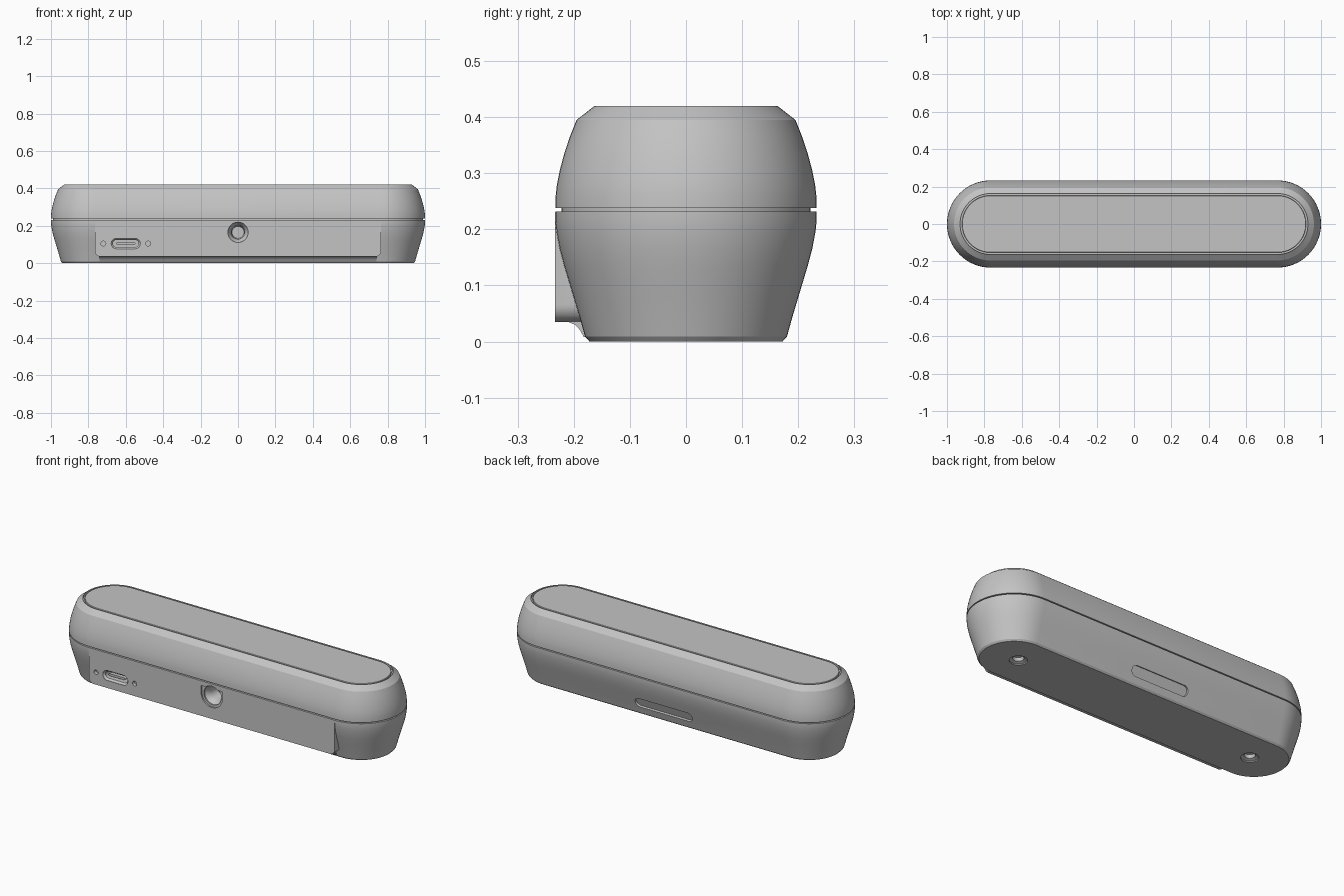
import bpy, bmesh, math
from mathutils import Matrix

if "Cube" in bpy.data.objects:
    bpy.data.objects.remove(bpy.data.objects["Cube"])

HALF = 0.767            # half length of the straight middle section
SEAM_LOW, SEAM_HIGH = 0.232, 0.238

grey = bpy.data.materials.new("plain grey")
grey.use_nodes = True
COLOUR = (0.55, 0.55, 0.55, 1)
grey.diffuse_color = COLOUR
grey.node_tree.nodes["Principled BSDF"].inputs["Base Color"].default_value = COLOUR


def arc(cx, cy, r, start, end, steps):
    return [(cx + r * math.cos(math.radians(start + (end - start) * i / steps)),
             cy + r * math.sin(math.radians(start + (end - start) * i / steps)))
            for i in range(steps + 1)]


def stadium(half, r, steps=32):
    if half == 0:
        return arc(0, 0, r, 0, 360, 48)[:-1]
    return arc(half, 0, r, -90, 90, steps) + arc(-half, 0, r, 90, 270, steps)


def loft(name, sections, loc=(0, 0, 0), tilt=0):
    """Closed solid through (outline, height) sections, tilted about x."""
    bm = bmesh.new()
    loops = [[bm.verts.new((x, y, h)) for x, y in pts] for pts, h in sections]
    for a, b in zip(loops, loops[1:]):
        for i in range(len(a)):
            j = (i + 1) % len(a)
            bm.faces.new((a[i], a[j], b[j], b[i]))
    bm.faces.new(loops[0][::-1])
    bm.faces.new(loops[-1])
    bmesh.ops.recalc_face_normals(bm, faces=bm.faces[:])
    bm.transform(Matrix.Translation(loc) @ Matrix.Rotation(math.radians(tilt), 4, "X"))
    mesh = bpy.data.meshes.new(name)
    bm.to_mesh(mesh)
    bm.free()
    mesh.materials.append(grey)
    ob = bpy.data.objects.new(name, mesh)
    bpy.context.collection.objects.link(ob)
    return ob


def combine(target, tool, operation="DIFFERENCE"):
    mod = target.modifiers.new("combine", "BOOLEAN")
    mod.operation, mod.solver, mod.object = operation, "EXACT", tool
    bpy.context.view_layer.objects.active = target
    bpy.ops.object.modifier_apply(modifier=mod.name)
    bpy.data.objects.remove(tool)


def shell(name, profile):
    return loft(name, [(stadium(HALF, r), z) for r, z in profile])


# Bulging shells, the recessed seam between them and the inset lid
lower = shell("lower_shell", [(0.172, 0), (0.180, 0.009), (0.190, 0.045), (0.199, 0.075),
                              (0.208, 0.105), (0.217, 0.135), (0.225, 0.165),
                              (0.231, 0.197), (0.233, 0.218), (0.233, SEAM_LOW)])
upper = shell("upper_shell", [(0.233, SEAM_HIGH), (0.2325, 0.258), (0.230, 0.28),
                              (0.225, 0.305), (0.217, 0.335), (0.207, 0.365),
                              (0.195, 0.395), (0.163, 0.42)])
core = shell("seam_core", [(0.222, 0.222), (0.222, 0.248)])
combine(upper, shell("lid_recess", [(0.162, 0.408), (0.162, 0.45)]))
lid = shell("top_lid", [(0.153, 0.40), (0.153, 0.418), (0.151, 0.42)])

# Flat front panel with rounded bottom corners and a cove beneath it
PX, PZ, PR = 0.765, 0.035, 0.03
panel_outline = ([(PX, SEAM_LOW - 0.001), (-PX, SEAM_LOW - 0.001)]
                 + arc(-PX + PR, PZ + PR, PR, 180, 270, 8)
                 + arc(PX - PR, PZ + PR, PR, 270, 360, 8))
panel = loft("front_panel", [(panel_outline, 0.12), (panel_outline, 0.2335)], tilt=90)
combine(lower, panel, "UNION")
cove_line = [(-0.150, 0.04), (-0.209, 0.04), (-0.209, 0.0345), (-0.198, 0.030),
             (-0.190, 0.022), (-0.182, 0.008), (-0.150, 0.008)]
bm = bmesh.new()
ends = [[bm.verts.new((x, y, z)) for y, z in cove_line] for x in (-0.74, 0.74)]
for i in range(len(cove_line)):
    j = (i + 1) % len(cove_line)
    bm.faces.new((ends[0][i], ends[0][j], ends[1][j], ends[1][i]))
for end in ends:
    bm.faces.new(end)
bmesh.ops.recalc_face_normals(bm, faces=bm.faces[:])
mesh = bpy.data.meshes.new("panel_cove")
bm.to_mesh(mesh)
bm.free()
mesh.materials.append(grey)
cove = bpy.data.objects.new("panel_cove", mesh)
bpy.context.collection.objects.link(cove)


def cut(sections, loc, tilt):
    combine(lower, loft("cutter", sections, loc, tilt))


FRONT = -0.2335
# Round socket with a shallow U-shaped surround
surround = arc(0, 0, 0.066, 180, 360, 24) + [(0.066, 0.04), (-0.066, 0.04)]
cut([(surround, -0.008), (surround, 0.05)], (0, FRONT, 0.165), 90)
cut([(stadium(0, r), h) for r, h in
     ((0.032, -0.10), (0.036, -0.05), (0.042, -0.03), (0.054, -0.015), (0.054, 0.05))],
    (0, FRONT, 0.165), 90)

# Oval connector port, its tongue and the pin holes either side
PORT_X, PORT_Z = -0.6, 0.105
cut([(stadium(0.05, r), h) for r, h in
     ((0.019, -0.07), (0.019, -0.012), (0.028, -0.002), (0.028, 0.05))],
    (PORT_X, FRONT, PORT_Z), 90)
tongue = loft("connector_tongue", [(stadium(0.046, 0.006, 8), -0.08),
                                   (stadium(0.046, 0.006, 8), -0.015)],
              (PORT_X, FRONT, PORT_Z), 90)
for side in (-1, 1):
    cut([(stadium(0, 0.013), -0.02), (stadium(0, 0.013), 0.05)],
        (PORT_X + side * 0.12, FRONT, PORT_Z), 90)

# Shallow finger slot in the sloping back
cut([(stadium(0.15, 0.028), -0.01), (stadium(0.15, 0.028), 0.03)],
    (0, 0.198, 0.072), -109)

# Stepped screw recesses underneath
for side in (-1, 1):
    cut([(stadium(0, r), z) for r, z in
         ((0.045, -0.05), (0.045, 0.006), (0.028, 0.012), (0.024, 0.03))],
        (side * 0.74, 0, 0), 0)

# Smooth shading with crisp edges
bpy.ops.object.select_all(action="DESELECT")
for ob in (lower, upper, core, lid, cove, tongue):
    ob.select_set(True)
    bpy.context.view_layer.objects.active = ob
    bpy.ops.object.shade_smooth_by_angle(angle=math.radians(24))
    ob.select_set(False)
